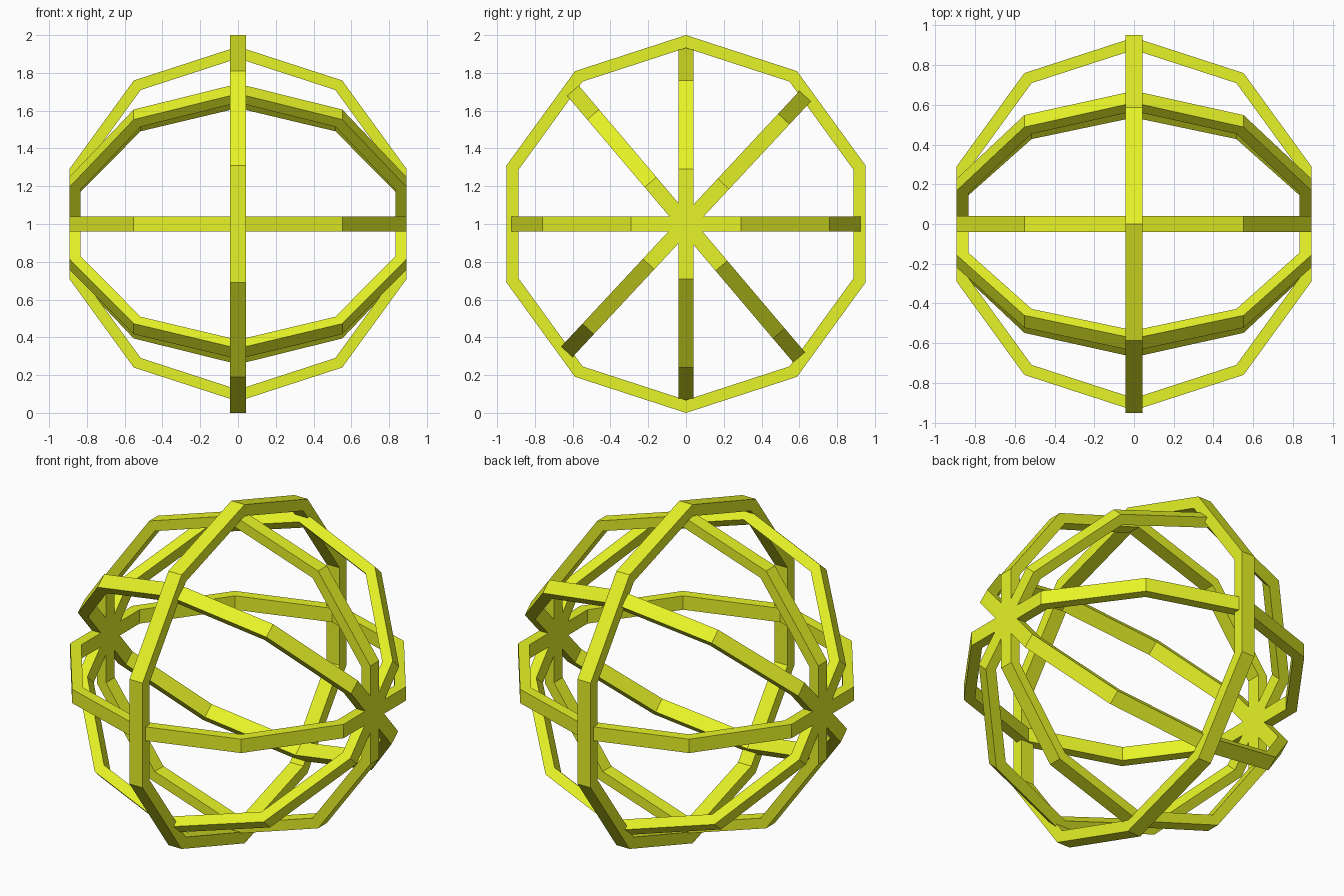
import bpy, bmesh
from math import radians, sin, cos, tau
from mathutils import Matrix

if "Cube" in bpy.data.objects:
    bpy.data.objects.remove(bpy.data.objects["Cube"])

mat = bpy.data.materials.new("lime")
mat.diffuse_color = (0.8, 0.9, 0.02, 1)
mat.use_nodes = True
mat.node_tree.nodes["Principled BSDF"].inputs["Base Color"].default_value = mat.diffuse_color
SIDES = 10


def ring(name, outer, inner, half_width, rotation):
    """Ten-sided band with a rectangular section, first vertex pointing up in the XZ plane."""
    bm = bmesh.new()
    loops = []
    for r, y in ((outer, -half_width), (outer, half_width),
                 (inner, half_width), (inner, -half_width)):
        loops.append([bm.verts.new((r * sin(tau * i / SIDES), y, r * cos(tau * i / SIDES)))
                      for i in range(SIDES)])
    for k in range(4):
        a, b = loops[k], loops[(k + 1) % 4]
        for i in range(SIDES):
            j = (i + 1) % SIDES
            bm.faces.new((a[i], a[j], b[j], b[i]))
    bmesh.ops.recalc_face_normals(bm, faces=bm.faces)
    bm.transform(Matrix.Translation((0, 0, 1)) @ rotation)
    mesh = bpy.data.meshes.new(name)
    bm.to_mesh(mesh)
    bm.free()
    mesh.materials.append(mat)
    obj = bpy.data.objects.new(name, mesh)
    bpy.context.collection.objects.link(obj)


# Large outer ring facing sideways
ring("outer_ring", 1.0, 0.932, 0.043, Matrix.Rotation(radians(90), 4, 'Z'))

# Inner rings fanned around the x axis, crossing at both side poles
for name, tilt in (("upright_ring", 0), ("diagonal_ring_front", 40.3),
                   ("level_ring", 90), ("diagonal_ring_back", -43)):
    ring(name, 0.939, 0.877, 0.041, Matrix.Rotation(radians(tilt), 4, 'X'))
